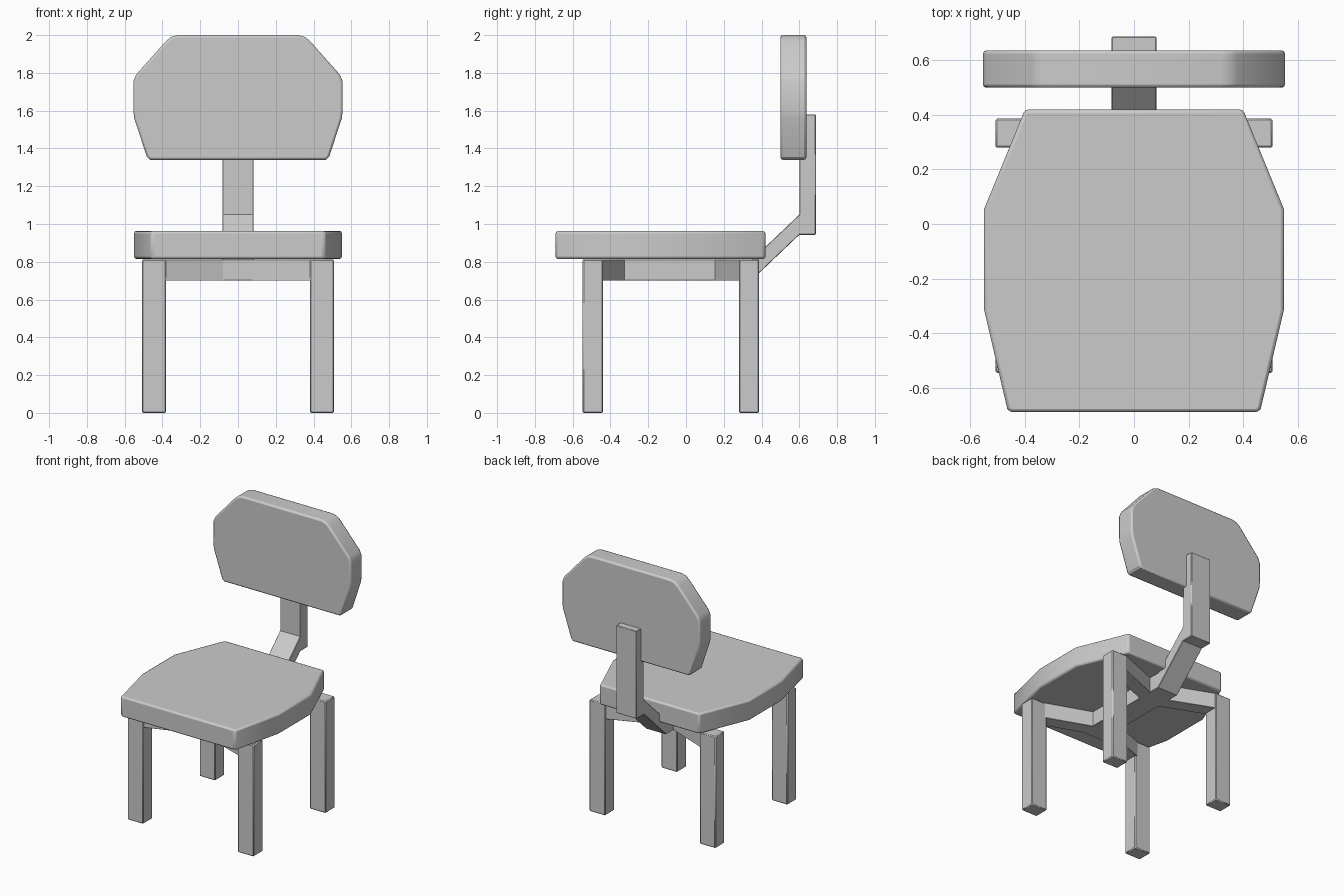
import bpy, bmesh
from math import radians
from mathutils import Vector

if "Cube" in bpy.data.objects:
    bpy.data.objects.remove(bpy.data.objects["Cube"])


def prism(name, outline, place, low, high, bevel=0.006, segments=1):
    """Extrude a 2D outline from low to high; place maps (u, v, w) to xyz."""
    bm = bmesh.new()
    verts = [bm.verts.new(place(u, v, low)) for u, v in outline]
    face = bm.faces.new(verts)
    ext = bmesh.ops.extrude_face_region(bm, geom=[face])
    shift = Vector(place(0, 0, high)) - Vector(place(0, 0, low))
    moved = [g for g in ext["geom"] if isinstance(g, bmesh.types.BMVert)]
    bmesh.ops.translate(bm, verts=moved, vec=shift)
    bmesh.ops.recalc_face_normals(bm, faces=bm.faces)
    mesh = bpy.data.meshes.new(name)
    bm.to_mesh(mesh)
    bm.free()
    obj = bpy.data.objects.new(name, mesh)
    bpy.context.collection.objects.link(obj)
    mod = obj.modifiers.new("soft_edges", "BEVEL")
    mod.width, mod.segments = bevel, segments
    mod.limit_method, mod.angle_limit = "ANGLE", radians(50)
    bpy.ops.object.select_all(action="DESELECT")
    obj.select_set(True)
    bpy.context.view_layer.objects.active = obj
    bpy.ops.object.shade_smooth_by_angle(angle=radians(30))
    return obj


def symmetric(half):
    """Complete a right-hand outline with its mirror image in u."""
    return half + [(-u, v) for u, v in reversed(half)]


def flat(u, v, w):
    return (u, v, w)


def upright(u, v, w):
    return (u, w, v)


def sideways(u, v, w):
    return (w, u, v)


# Seat cushion
seat = symmetric([(0.455, -0.69), (0.465, -0.678), (0.55, -0.315),
                  (0.55, 0.055), (0.40, 0.42)])
prism("seat", seat, flat, 0.815, 0.963, 0.012, 2)

# Backrest cushion with softened corners
back = symmetric([(0.465, 1.34), (0.482, 1.355), (0.55, 1.56), (0.554, 1.60),
                  (0.554, 1.755), (0.54, 1.79), (0.38, 1.97), (0.355, 1.99),
                  (0.32, 2.0)])
prism("backrest", back, upright, 0.50, 0.637, 0.012, 2)

# Spine under the seat, bending up to the backrest
spine = [(-0.43, 0.70), (0.345, 0.70), (0.60, 0.943), (0.687, 0.943),
         (0.687, 1.58), (0.60, 1.58), (0.60, 1.05), (0.35, 0.812),
         (-0.43, 0.812)]
prism("back_support", spine, sideways, -0.082, 0.082, 0.003)

# Legs and the angled braces joining them to the spine
for side, s in (("left", -1), ("right", 1)):
    for end, y0, y1, y_in in (("front", -0.547, -0.44, -0.32),
                              ("rear", 0.28, 0.387, 0.15)):
        leg = [(s * 0.38, y0), (s * 0.508, y0), (s * 0.508, y1), (s * 0.38, y1)]
        prism(f"{end}_{side}_leg", leg, flat, 0.0, 0.812)
        near = y1 if end == "front" else y0
        far = y0 if end == "front" else y1
        depth = far - near
        brace = [(s * 0.40, near), (s * 0.40, far),
                 (s * 0.07, y_in + depth), (s * 0.07, y_in)]
        prism(f"{end}_{side}_brace", brace, flat, 0.70, 0.812, 0.002)
